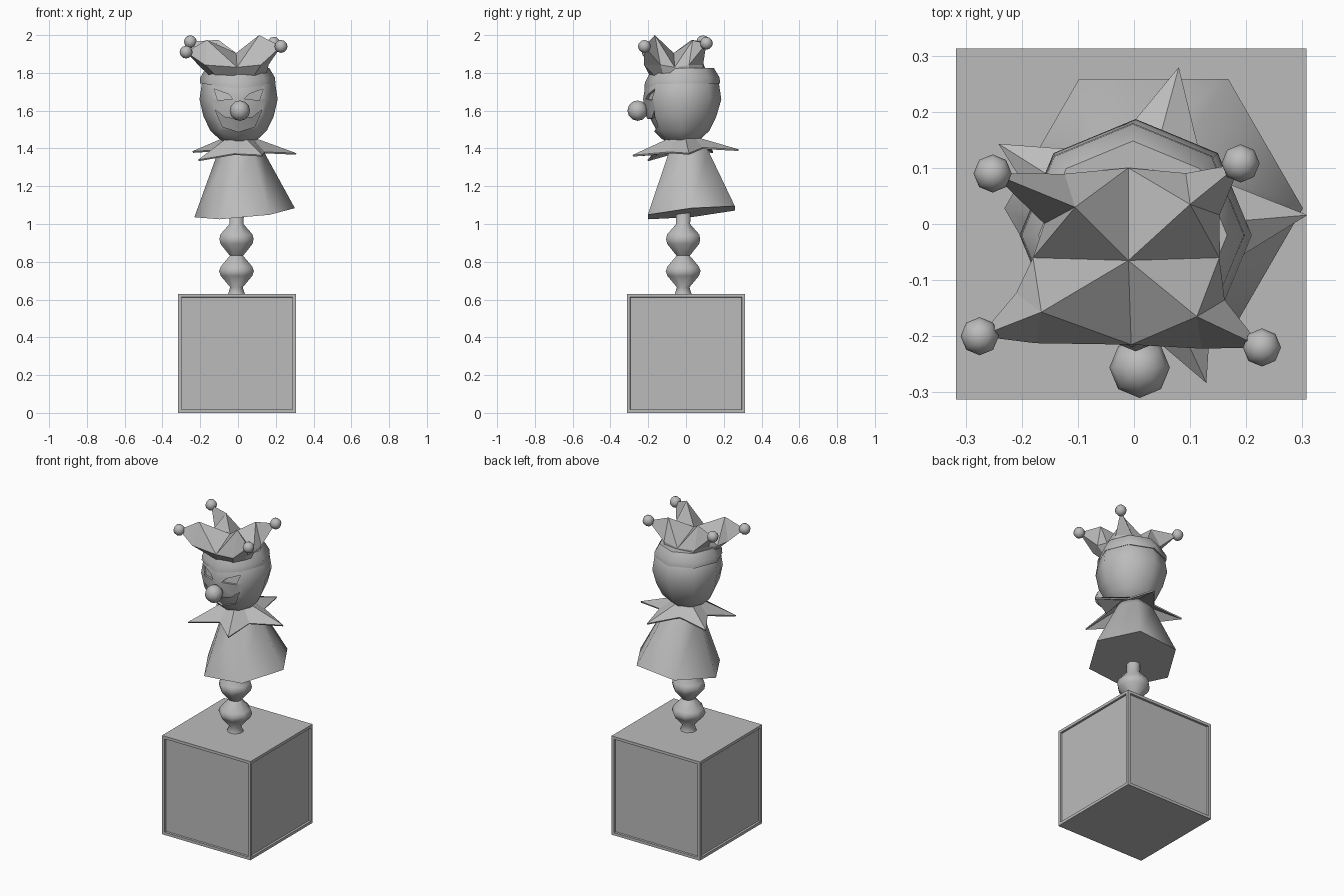
import bpy, bmesh, math
from mathutils import Vector
from mathutils.bvhtree import BVHTree

if "Cube" in bpy.data.objects:
    bpy.data.objects.remove(bpy.data.objects["Cube"])

grey = bpy.data.materials.new("plain_grey")
grey.diffuse_color = (0.5, 0.5, 0.5, 1)
grey.use_nodes = True
grey.node_tree.nodes["Principled BSDF"].inputs["Base Color"].default_value = grey.diffuse_color


def finish(name, bm, smooth=None):
    bmesh.ops.recalc_face_normals(bm, faces=bm.faces)
    mesh = bpy.data.meshes.new(name)
    bm.to_mesh(mesh)
    bm.free()
    mesh.materials.append(grey)
    ob = bpy.data.objects.new(name, mesh)
    bpy.context.collection.objects.link(ob)
    if smooth:
        shade(ob, smooth)
    return ob


def activate(ob):
    bpy.ops.object.select_all(action='DESELECT')
    ob.select_set(True)
    bpy.context.view_layer.objects.active = ob


def shade(ob, degrees):
    activate(ob)
    bpy.ops.object.shade_smooth_by_angle(angle=math.radians(degrees))


def ring(cx, cy, r, z, n, start=0.0, tilt=(0, 0)):
    pts = []
    for i in range(n):
        a = math.radians(start) + 2 * math.pi * i / n
        x, y = r * math.cos(a), r * math.sin(a)
        pts.append((cx + x, cy + y, z + tilt[0] * x + tilt[1] * y))
    return pts


def loft(rings, capped=True):
    bm = bmesh.new()
    rows = [[bm.verts.new(p) for p in r] for r in rings]
    for a, b in zip(rows, rows[1:]):
        for i in range(len(a)):
            j = (i + 1) % len(a)
            bm.faces.new((a[i], a[j], b[j], b[i]))
    if capped:
        bm.faces.new(rows[0])
        bm.faces.new(rows[-1])
    return bm


def ball(name, pos, r, seg=8, rows=6):
    bm = bmesh.new()
    bmesh.ops.create_uvsphere(bm, u_segments=seg, v_segments=rows, radius=r)
    bmesh.ops.translate(bm, verts=bm.verts, vec=pos)
    return finish(name, bm, 65)


# Box with a framed, sunken panel on each of the four walls
bm = bmesh.new()
bmesh.ops.create_cube(bm, size=1)
for v in bm.verts:
    v.co = (v.co.x * 0.624 - 0.005, v.co.y * 0.626, (v.co.z + 0.5) * 0.63)
bm.normal_update()
walls = [f for f in bm.faces if abs(f.normal.z) < 0.5]
bmesh.ops.inset_individual(bm, faces=walls, thickness=0.025)
bmesh.ops.inset_individual(bm, faces=walls, thickness=0.002, depth=-0.012)
finish("box", bm)

# Beaded spring post
post = [(0.05, 0.625), (0.036, 0.665), (0.09, 0.725), (0.1, 0.75), (0.09, 0.775),
        (0.038, 0.832), (0.092, 0.895), (0.098, 0.92), (0.092, 0.945),
        (0.04, 1.0), (0.045, 1.1)]
finish("spring_post", loft([ring(-0.008, -0.015, r, z, 8, 22.5) for r, z in post]), 65)

# Six-sided gown with a tilted hem
finish("gown", loft([ring(0.035, 0.028, 0.266, 1.06, 6, 0, (0.09, 0.1)),
                     ring(0.015, 0.015, 0.118, 1.39, 6),
                     ring(0.0, 0.0, 0.08, 1.45, 6)]), 65)

# Five-pointed collar rising to the neck
tip_z = (1.375, 1.395, 1.385, 1.34, 1.365)
outer, inner = [], []
for i in range(10):
    a = math.radians(5 + 36 * i)
    r = 0.15 if i % 2 else 0.297
    z = 1.392 + 0.02 * math.sin(a) if i % 2 else tip_z[i // 2]
    outer.append((0.013 + r * math.cos(a), -0.01 + r * math.sin(a), z))
    inner.append((0.005 + 0.085 * math.cos(a), -0.01 + 0.085 * math.sin(a), 1.455))
collar = finish("collar", loft([outer, inner], capped=False))
mod = collar.modifiers.new("thickness", 'SOLIDIFY')
mod.thickness = 0.009

# Head
head_profile = [(0.085, 1.44), (0.105, 1.452), (0.15, 1.495), (0.186, 1.57),
                (0.207, 1.66), (0.195, 1.74), (0.16, 1.80)]
bm = loft([ring(0.003, -0.02 - 0.005 * (z < 1.6), r, z, 8, 90) for r, z in head_profile])
surface = BVHTree.FromBMesh(bm)
head = finish("head", bm)

# Sunken eyes and grin, each half following the face
eye = [(0.13, 1.715), (0.055, 1.688), (0.03, 1.662), (0.11, 1.655)]
grin = [(-0.002, 1.555), (0.07, 1.563), (0.125, 1.605), (0.085, 1.515), (-0.002, 1.487)]
activate(head)
for outline in (eye, grin):
    for s in (1, -1):
        front, back = [], []
        for x, z in outline:
            hit = surface.ray_cast(Vector((s * x + 0.003, -1, z)), Vector((0, 1, 0)))[0]
            y = hit.y if hit else -0.17
            front.append((s * x + 0.003, y - 0.06, z))
            back.append((s * x + 0.003, y + 0.014, z))
        cb = loft([front, back])
        bmesh.ops.triangulate(cb, faces=cb.faces)
        cutter = finish("face_cutter", cb)
        cutter.hide_render = True
        activate(head)
        mod = head.modifiers.new("recess", 'BOOLEAN')
        mod.operation = 'DIFFERENCE'
        mod.solver = 'EXACT'
        mod.object = cutter
        bpy.ops.object.modifier_apply(modifier=mod.name)
        bpy.data.objects.remove(cutter)
shade(head, 50)

# Nose
ball("nose", (0.01, -0.256, 1.6), 0.054)

# Rolled hat brim, dipping at the brow
brim = []
for r, z in [(0.165, 1.745), (0.2, 1.745), (0.198, 1.775), (0.168, 1.825), (0.1, 1.825)]:
    row = ring(-0.002, -0.02, r, z, 8, 90)
    brim.append([(x, y, h - 0.03 * max(0, -(y + 0.1) / 0.12) ** 2) for x, y, h in row])
finish("hat_brim", loft(brim), 50)

# Four-horned hat: valleys between horns, then a peak and bell position per horn
valleys = [(-0.005, -0.215, 1.83), (0.152, -0.06, 1.83),
           (-0.01, 0.1, 1.83), (-0.18, -0.06, 1.83)]
horns = [((0.112, -0.165, 2.0), (0.228, -0.22, 1.94)),
         ((0.1, 0.035, 1.972), (0.19, 0.108, 1.957)),
         ((-0.105, 0.03, 1.975), (-0.252, 0.09, 1.965)),
         ((-0.165, -0.157, 1.975), (-0.275, -0.2, 1.91))]
bm = bmesh.new()
crown = bm.verts.new((-0.01, -0.065, 1.905))
vs = [bm.verts.new(p) for p in valleys]
rim = []
for i, (peak, tip) in enumerate(horns):
    p, t = Vector(peak), Vector(tip)
    d = Vector((t.x - p.x, t.y - p.y, 0))
    side = Vector((-d.y, d.x, 0)).normalized() * 0.048
    root = p + d * 0.25
    root.z = 1.842
    v0, v1 = vs[i], vs[(i + 1) % 4]
    P, T = bm.verts.new(p), bm.verts.new(t)
    m0, m1 = bm.verts.new(root - side), bm.verts.new(root + side)
    for f in ((crown, v0, P), (crown, P, v1), (v0, m0, P), (v1, P, m1),
              (m0, T, P), (P, T, m1), (m0, m1, T)):
        bm.faces.new(f)
    rim += [v0, m0, m1]
    ball("bell", t, 0.034)
# Skirt of the hat tucked into the brim
low = []
for v in rim:
    o = Vector((v.co.x + 0.004, v.co.y + 0.035, 0))
    o = o.normalized() * min(o.length, 0.155)
    low.append(bm.verts.new((o.x - 0.004, o.y - 0.035, 1.78)))
for i in range(12):
    j = (i + 1) % 12
    bm.faces.new((rim[i], rim[j], low[j], low[i]))
bm.faces.new(low)
finish("horned_hat", bm)
